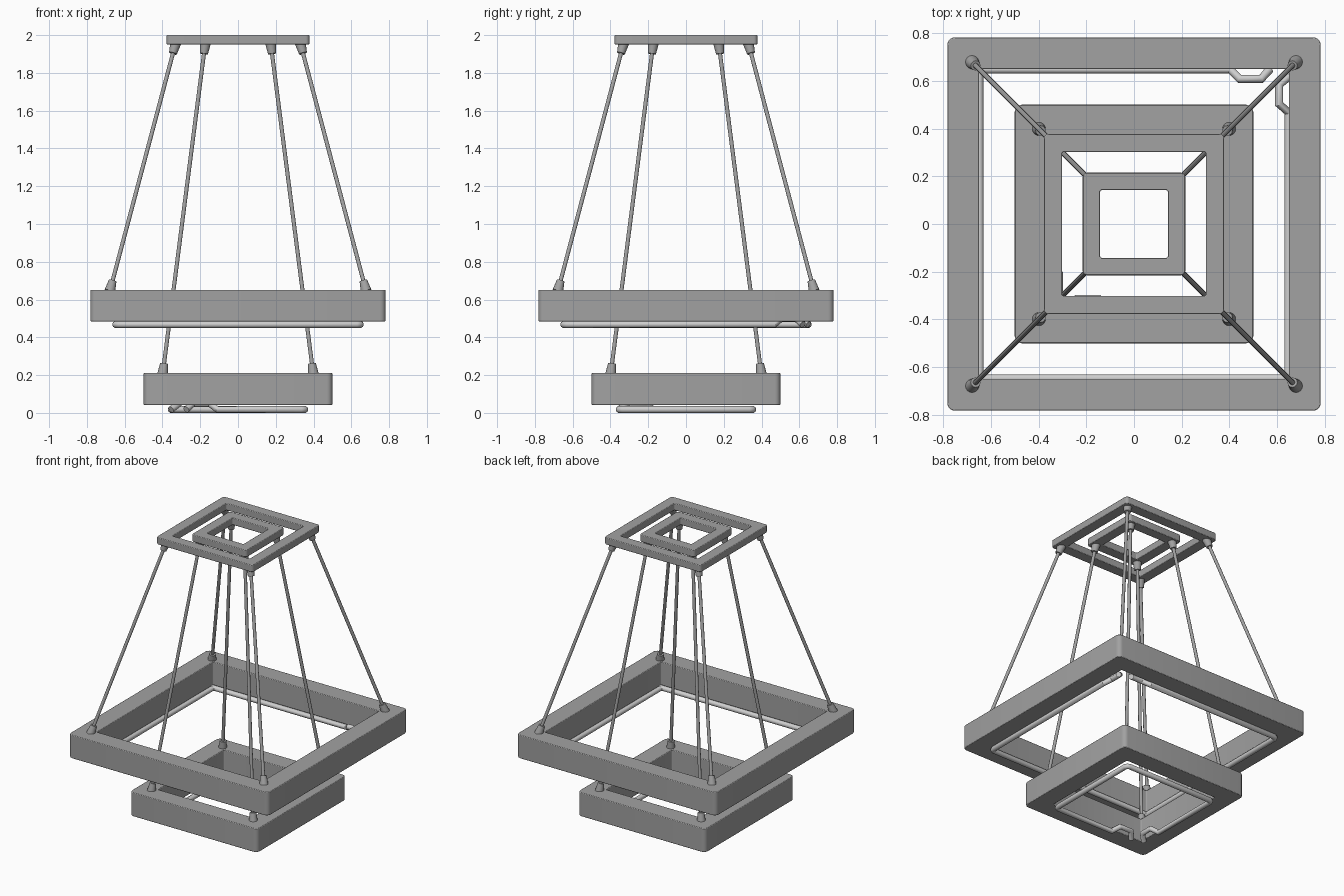
import bpy, bmesh, math
from mathutils import Vector

if "Cube" in bpy.data.objects:
    bpy.data.objects.remove(bpy.data.objects["Cube"])


def material(name, value):
    m = bpy.data.materials.new(name)
    m.diffuse_color = (value, value, value, 1)
    m.use_nodes = True
    m.node_tree.nodes["Principled BSDF"].inputs["Base Color"].default_value = m.diffuse_color
    return m


METAL = material("grey metal", 0.36)
LAMP = material("pale lamp tube", 0.62)


def finish(name, bm, mat):
    bmesh.ops.recalc_face_normals(bm, faces=bm.faces[:])
    me = bpy.data.meshes.new(name)
    bm.to_mesh(me)
    bm.free()
    ob = bpy.data.objects.new(name, me)
    bpy.context.collection.objects.link(ob)
    me.materials.append(mat)
    smooth(ob)
    return ob


def smooth(ob):
    bpy.ops.object.select_all(action='DESELECT')
    ob.select_set(True)
    bpy.context.view_layer.objects.active = ob
    bpy.ops.object.shade_smooth_by_angle(angle=math.radians(35))


def rounded_square(half, radius, steps=5):
    pts = []
    for q in range(4):
        mid = math.pi / 4 + q * math.pi / 2
        cx = math.copysign(half - radius, math.cos(mid))
        cy = math.copysign(half - radius, math.sin(mid))
        for i in range(steps + 1):
            a = q * math.pi / 2 + i / steps * math.pi / 2
            pts.append((cx + radius * math.cos(a), cy + radius * math.sin(a)))
    return pts


# Hollow square ring with rounded outer corners
def square_ring(name, outer, inner, z0, z1, radius):
    bm = bmesh.new()
    loops = []
    for half, rad, z in ((outer, radius, z0), (outer, radius, z1),
                         (inner, 0.008, z1), (inner, 0.008, z0)):
        loops.append([bm.verts.new((x, y, z)) for x, y in rounded_square(half, rad)])
    n = len(loops[0])
    for k in range(4):
        a, b = loops[k], loops[(k + 1) % 4]
        for i in range(n):
            j = (i + 1) % n
            bm.faces.new((a[i], a[j], b[j], b[i]))
    ob = finish(name, bm, METAL)
    bev = ob.modifiers.new("soft edges", 'BEVEL')
    bev.width = 0.004
    bev.segments = 2
    bev.limit_method = 'ANGLE'
    bev.angle_limit = math.radians(60)
    bev.use_clamp_overlap = False


# Tapered rod between two points
def rod(name, p, q, r0, r1, sides=16):
    p, q = Vector(p), Vector(q)
    d = q - p
    bm = bmesh.new()
    bmesh.ops.create_cone(bm, cap_ends=True, segments=sides, radius1=r0, radius2=r1, depth=d.length)
    bmesh.ops.rotate(bm, verts=bm.verts, matrix=d.to_track_quat('Z', 'Y').to_matrix())
    bmesh.ops.translate(bm, verts=bm.verts, vec=(p + q) / 2)
    finish(name, bm, METAL)


# Four slanted cables with a tapered socket at each end
def cables(name, low, z_low, high, z_high):
    for sx in (-1, 1):
        for sy in (-1, 1):
            p = Vector((sx * low, sy * low, z_low))
            q = Vector((sx * high, sy * high, z_high))
            u = (q - p).normalized()
            rod(name + "_cable", p, q, 0.011, 0.011, 12)
            rod(name + "_lower_socket", p - u * 0.008, p + u * 0.052, 0.029, 0.021)
            rod(name + "_upper_socket", q + u * 0.008, q - u * 0.05, 0.029, 0.021)


# Lamp tube: open square with a raised hook at both ends by one corner
def lamp_tube(name, a, z, sign):
    h, up = 0.04, 0.03
    path = [(a - .08, a, 0), (a - .115, a - h, up), (a - .205, a - h, up), (a - .245, a, 0),
            (-a + .02, a, 0), (-a + .006, a - .006, 0), (-a, a - .02, 0),
            (-a, -a + .02, 0), (-a + .006, -a + .006, 0), (-a + .02, -a, 0),
            (a - .02, -a, 0), (a - .006, -a + .006, 0), (a, -a + .02, 0),
            (a, a - .18, 0), (a - h, a - .145, up), (a - h, a - .065, up), (a, a - .03, 0)]
    cu = bpy.data.curves.new(name, 'CURVE')
    cu.dimensions = '3D'
    cu.bevel_depth = 0.018
    cu.bevel_resolution = 4
    cu.use_fill_caps = True
    sp = cu.splines.new('POLY')
    sp.points.add(len(path) - 1)
    for pt, (x, y, dz) in zip(sp.points, path):
        pt.co = (x * sign, y * sign, z + dz, 1)
    cu.materials.append(LAMP)
    ob = bpy.data.objects.new(name, cu)
    bpy.context.collection.objects.link(ob)
    bpy.ops.object.select_all(action='DESELECT')
    ob.select_set(True)
    bpy.context.view_layer.objects.active = ob
    bpy.ops.object.convert(target='MESH')
    smooth(bpy.context.view_layer.objects.active)


# Hanging frames
square_ring("large_frame", 0.782, 0.65, 0.485, 0.65, 0.03)
square_ring("small_frame", 0.5, 0.368, 0.042, 0.21, 0.03)

# Ceiling mounts
square_ring("outer_ceiling_mount", 0.378, 0.302, 1.95, 2.0, 0.02)
square_ring("inner_ceiling_mount", 0.215, 0.142, 1.95, 2.0, 0.02)

cables("large_frame", 0.677, 0.65, 0.332, 1.95)
cables("small_frame", 0.398, 0.21, 0.174, 1.95)

lamp_tube("large_lamp_tube", 0.648, 0.468, 1)
lamp_tube("small_lamp_tube", 0.354, 0.018, -1)
